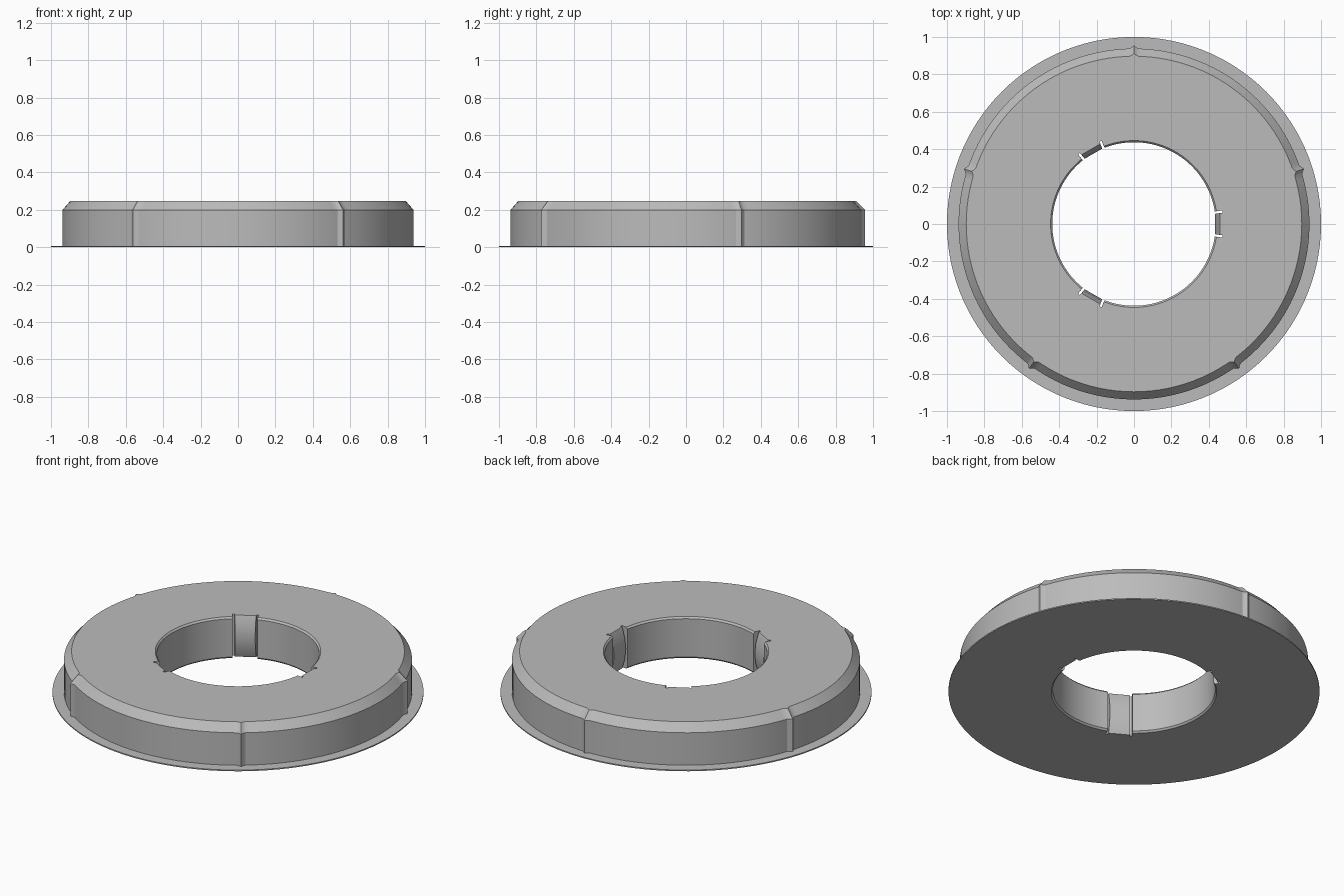
import bpy, bmesh, math

if "Cube" in bpy.data.objects:
    bpy.data.objects.remove(bpy.data.objects["Cube"])

grey = bpy.data.materials.new("light grey")
grey.diffuse_color = (0.5, 0.5, 0.5, 1)
grey.use_nodes = True
grey.node_tree.nodes["Principled BSDF"].inputs["Base Color"].default_value = grey.diffuse_color

H = 0.247           # total height
BORE = 0.437        # hole radius
RIBS = [math.radians(90 + 72 * i) for i in range(5)]
CLIPS = [math.radians(120 * i) for i in range(3)]
CLIP_A, SLOT_A, STEP = 0.125, 0.154, 0.0015   # half angles of clip and slot
RIB_A = 0.026


def offset(a, centres):
    """Smallest angular distance to any of the centres."""
    return min(abs((a - c + math.pi) % math.tau - math.pi) for c in centres)


def rib(a):
    """Height of the pointed outer rib, with flared feet."""
    t = max(0, 1 - offset(a, RIBS) / RIB_A)
    return 0.018 * t ** 1.4


def inner(a):
    """Bore wall: plain chamfered, slot, or bulging spring clip."""
    d = offset(a, CLIPS)
    levels = [0, 0.01, 0.06, 0.1235, 0.187, 0.237, H]
    if d <= CLIP_A + STEP / 2:
        # flat across its width, bulging at mid height
        return [((0.434 + 0.027 * ((z - H / 2) / (H / 2)) ** 2) / math.cos(d), z)
                for z in levels]
    if d < SLOT_A - STEP / 2:
        return [(0.477, z) for z in levels]
    return [(BORE + (0.009 if z in (0, H) else 0), z) for z in levels]


def profile(a):
    r = rib(a)
    outer = [(0.897 + 0.8 * r, H), (0.938 + r, 0.2), (0.938 + r, 0.007),
             (1, 0.007), (1, 0)]
    return inner(a) + outer


# angular stations: even steps plus exact rib and slot edges
special = [c + k * RIB_A for c in RIBS for k in (-1, -0.5, 0, 0.5, 1)]
for c in CLIPS:
    for s in (-1, 1):
        special += [c + s * v for v in (CLIP_A, CLIP_A + STEP, SLOT_A - STEP, SLOT_A)]
special = [a % math.tau for a in special]
even = [math.tau * i / 120 for i in range(120)]
angles = sorted(special + [a for a in even if offset(a, special) > 0.008])

# sweep the section around the axis
bm = bmesh.new()
cols = [[bm.verts.new((r * math.cos(a), r * math.sin(a), z)) for r, z in profile(a)]
        for a in angles]
for i, col in enumerate(cols):
    nxt = cols[(i + 1) % len(cols)]
    for j in range(len(col)):
        k = (j + 1) % len(col)
        bm.faces.new((col[j], col[k], nxt[k], nxt[j]))
bmesh.ops.recalc_face_normals(bm, faces=bm.faces)

mesh = bpy.data.meshes.new("flanged_ring")
bm.to_mesh(mesh)
bm.free()
mesh.materials.append(grey)
ring = bpy.data.objects.new("flanged_ring", mesh)
bpy.context.collection.objects.link(ring)
bpy.context.view_layer.objects.active = ring
ring.select_set(True)
bpy.ops.object.shade_smooth_by_angle(angle=math.radians(25))
